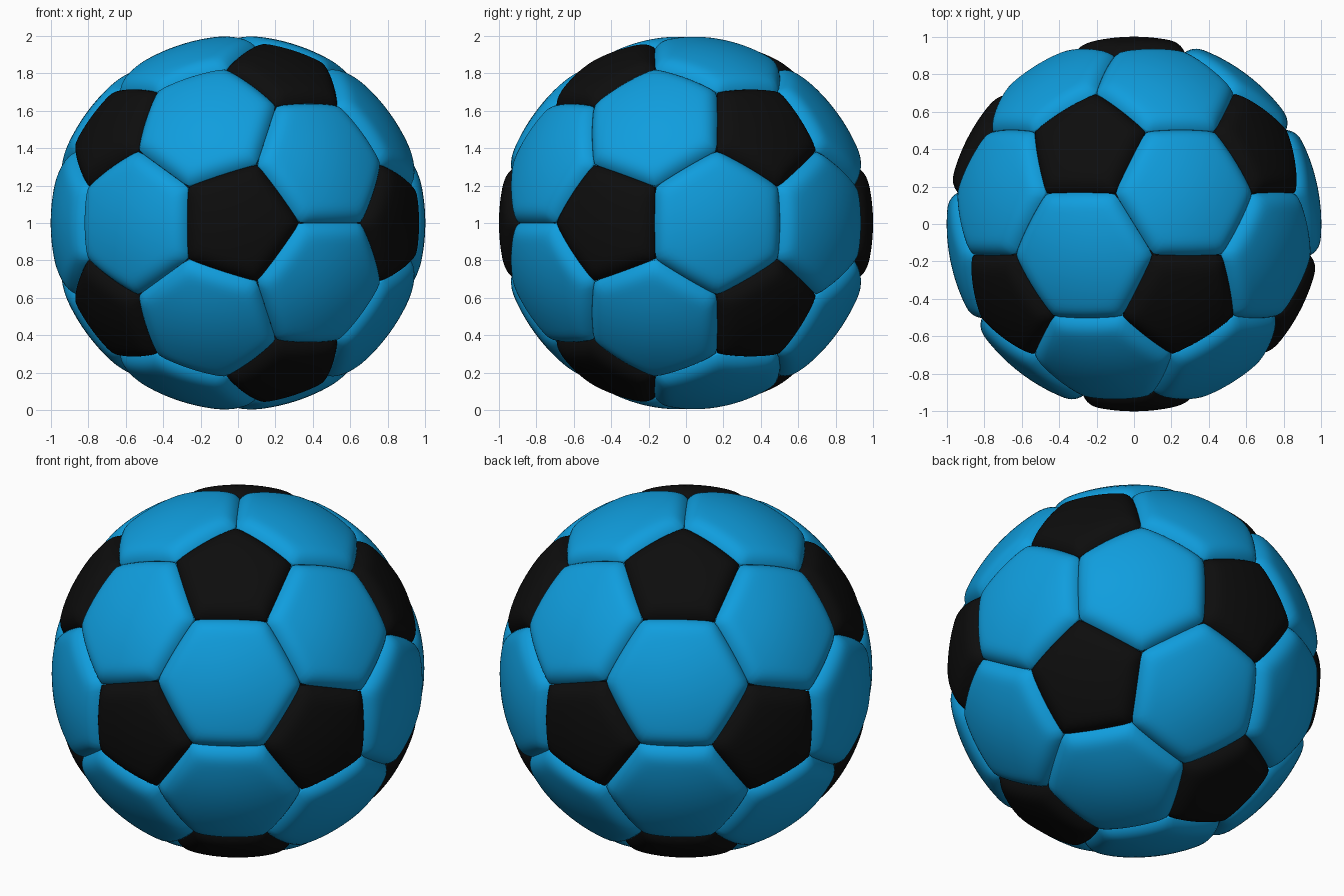
import bpy
import bmesh
from math import pi, sin, cos, sqrt, radians
from itertools import combinations
from mathutils import Vector, Matrix

if "Cube" in bpy.data.objects:
    bpy.data.objects.remove(bpy.data.objects["Cube"], do_unlink=True)

CENTRE = Vector((0, 0, 1))
EDGE = 0.4035      # panel edge on a unit ball
SHOULDER = 0.12    # width of the rounded rim
DROP = 0.045       # how far the rim sinks at the seam
RINGS = 16


def material(name, rgb):
    m = bpy.data.materials.new(name)
    m.use_nodes = True
    m.diffuse_color = (*rgb, 1)
    m.node_tree.nodes["Principled BSDF"].inputs["Base Color"].default_value = (*rgb, 1)
    return m


blue = material("bright blue", (0.005, 0.34, 0.73))
black = material("black", (0.004, 0.004, 0.004))


def outline(angle, sides, apothem, sharpness):
    """Polar radius of a round-cornered polygon with an edge facing +x."""
    total = sum(max(0, cos(angle - 2 * pi * i / sides)) ** sharpness for i in range(sides))
    return apothem * total ** (-1 / sharpness)


def panel_mesh(name, sides, mat):
    """Puffed panel around +z with walls that run down into the seam."""
    circum = EDGE / (2 * sin(pi / sides))
    apothem = circum * cos(pi / sides)
    height = sqrt(1 - circum ** 2)
    count = sides * 12
    bm = bmesh.new()
    pole = bm.verts.new((0, 0, 1))
    loops = []
    for k in range(1, RINGS + 2):
        wall = k > RINGS
        s = 1 - (1 - min(k, RINGS) / RINGS) ** 1.6
        rim = max(0, 1 - apothem * (1 - s) / SHOULDER)
        radius = 0.88 if wall else 1 - DROP * rim ** 3
        loop = []
        for i in range(count):
            a = 2 * pi * i / count
            r = s * outline(a, sides, apothem, 4 + 46 * s ** 4)
            loop.append(bm.verts.new(Vector((r * cos(a), r * sin(a), height)).normalized() * radius))
        loops.append(loop)
    for i in range(count):
        j = (i + 1) % count
        bm.faces.new((pole, loops[0][i], loops[0][j]))
        for inner, outer in zip(loops, loops[1:]):
            bm.faces.new((inner[i], outer[i], outer[j], inner[j]))
    for f in bm.faces:
        f.smooth = True
    mesh = bpy.data.meshes.new(name)
    bm.to_mesh(mesh)
    bm.free()
    mesh.materials.append(mat)
    return mesh


def place(name, mesh, normal, toward):
    """Put a panel on the ball with its local +x turned toward a direction."""
    z = normal.normalized()
    x = (toward - z * toward.dot(z)).normalized()
    y = z.cross(x)
    ob = bpy.data.objects.new(name, mesh)
    ob.matrix_world = Matrix.Translation(CENTRE) @ Matrix((x, y, z)).transposed().to_4x4()
    bpy.context.collection.objects.link(ob)


# Twelve pentagon directions: front and back poles with a ring of five each
poles = [Vector((0, -1, 0)), Vector((0, 1, 0))]
for side, start in ((-1, 0), (1, 36)):
    for i in range(5):
        a = radians(start + 72 * i)
        poles.append(Vector((2 * cos(a), side, 2 * sin(a))).normalized())


def adjacent(a, b):
    return 0.4 < a.dot(b) < 0.5


pentagon = panel_mesh("pentagon_panel", 5, black)
hexagon = panel_mesh("hexagon_panel", 6, blue)

# Pentagon corners point at the neighbouring pentagons, so edges face away from them
for p in poles:
    neighbour = next(q for q in poles if adjacent(p, q))
    place("pentagon_panel", pentagon, p, -neighbour)

# A hexagon sits between every three neighbouring pentagons
for a, b, c in combinations(poles, 3):
    if adjacent(a, b) and adjacent(b, c) and adjacent(a, c):
        place("hexagon_panel", hexagon, a + b + c, a)

# Dark core that closes the seams
bpy.ops.mesh.primitive_uv_sphere_add(segments=48, ring_count=24, radius=0.92, location=CENTRE)
core = bpy.context.object
core.name = "inner_core"
core.data.materials.append(black)
bpy.ops.object.shade_smooth_by_angle()
